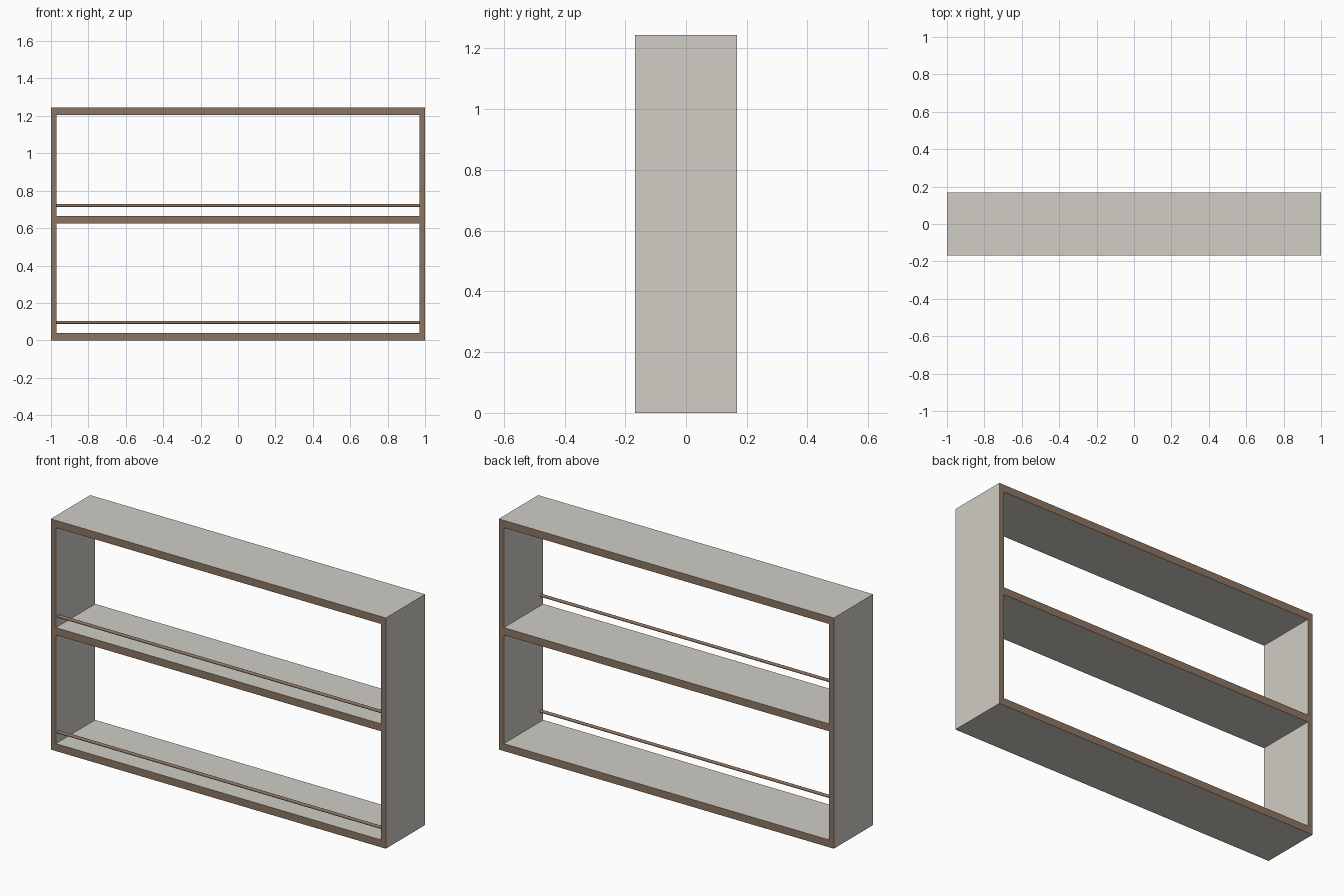
import bpy
import math

if "Cube" in bpy.data.objects:
    bpy.data.objects.remove(bpy.data.objects["Cube"])

W, D, H = 2.0, 0.335, 1.245      # overall size
SIDE, BOARD = 0.03, 0.04         # panel thicknesses
INNER = W - 2 * SIDE


def make_mat(name, rgb):
    m = bpy.data.materials.new(name)
    m.diffuse_color = (*rgb, 1.0)
    m.use_nodes = True
    m.node_tree.nodes["Principled BSDF"].inputs["Base Color"].default_value = m.diffuse_color
    return m


panel_mat = make_mat("pale grey laminate", (0.63, 0.61, 0.56))
wood_mat = make_mat("brown wood edge", (0.26, 0.18, 0.125))


def board(name, x, z, sx, sz):
    """Board of full depth: pale faces, brown front and back edges."""
    bpy.ops.mesh.primitive_cube_add(size=1, location=(x, 0, z))
    o = bpy.context.object
    o.name = name
    o.scale = (sx, D, sz)
    bpy.ops.object.transform_apply(location=False, rotation=False, scale=True)
    o.data.materials.append(panel_mat)
    o.data.materials.append(wood_mat)
    for p in o.data.polygons:
        p.material_index = 1 if abs(p.normal.y) > 0.5 else 0


def rail(name, z):
    """Thin round rail along the front of a shelf."""
    bpy.ops.mesh.primitive_cylinder_add(
        vertices=16, radius=0.008, depth=INNER,
        location=(0, -0.147, z), rotation=(0, math.pi / 2, 0))
    o = bpy.context.object
    o.name = name
    o.data.materials.append(wood_mat)
    bpy.ops.object.shade_smooth_by_angle()


# Side panels
for name, s in (("left_side", -1), ("right_side", 1)):
    board(name, s * (W - SIDE) / 2, H / 2, SIDE, H)

# Horizontal boards between the sides
for name, z in (("bottom_shelf", BOARD / 2), ("middle_shelf", 0.646),
                ("top_board", H - BOARD / 2)):
    board(name, 0, z, INNER, BOARD)

# Front retaining rails
rail("lower_rail", 0.096)
rail("upper_rail", 0.721)
